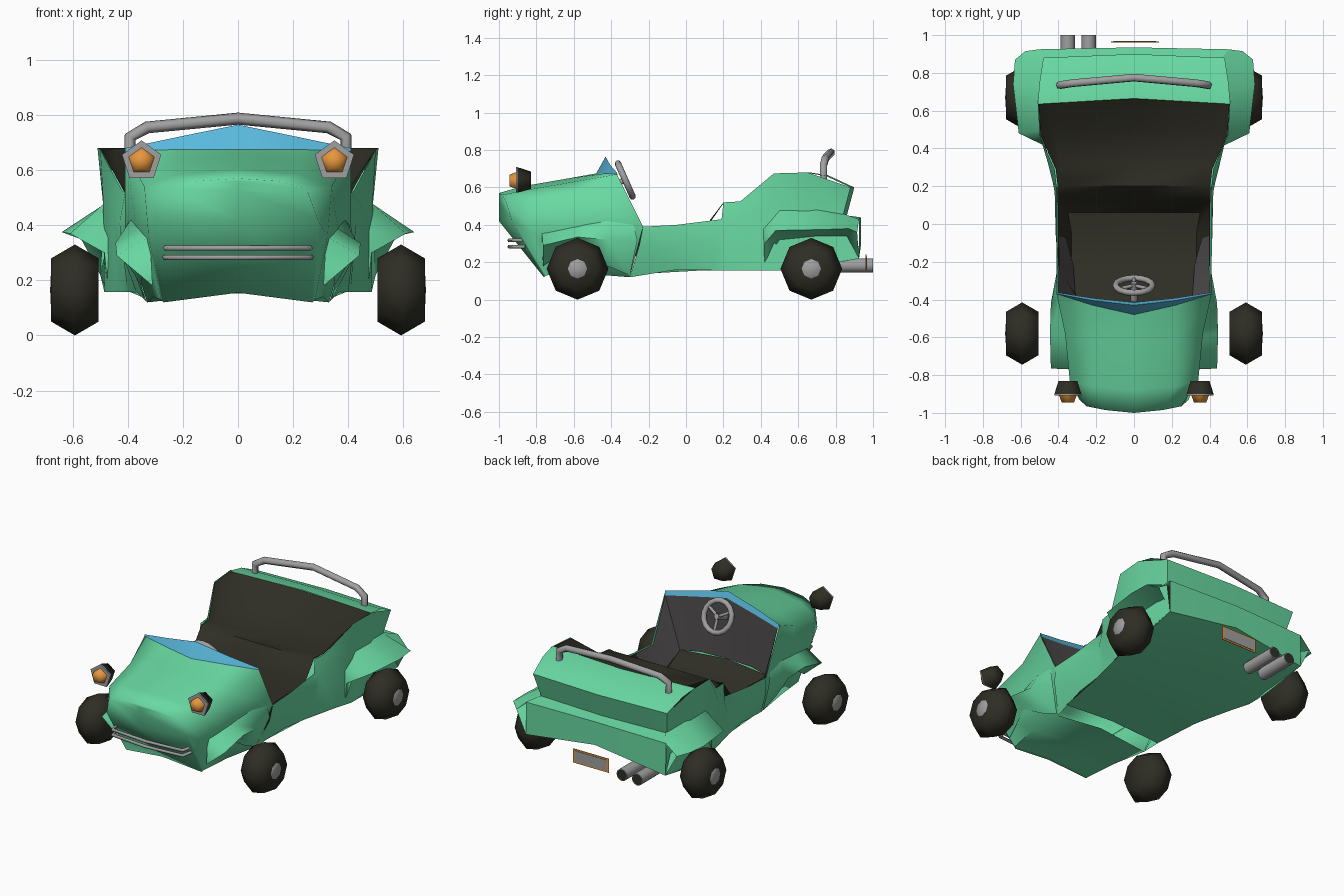
import bpy, bmesh, math
from mathutils import Vector, Matrix

if "Cube" in bpy.data.objects:
    bpy.data.objects.remove(bpy.data.objects["Cube"])


def material(name, rgb):
    m = bpy.data.materials.new(name)
    m.diffuse_color = (*rgb, 1)
    m.use_nodes = True
    m.node_tree.nodes["Principled BSDF"].inputs["Base Color"].default_value = m.diffuse_color
    return m


GREEN = material("green paint", (0.14, 0.69, 0.36))
DARK = material("dark rubber", (0.028, 0.027, 0.018))
CHROME = material("light metal", (0.35, 0.35, 0.35))
GREY = material("dark grey trim", (0.088, 0.08, 0.083))
BLUE = material("blue glass", (0.10, 0.48, 0.72))
ORANGE = material("orange lamp", (0.82, 0.32, 0.05))


def finish(name, bm, mat, angle=50):
    me = bpy.data.meshes.new(name)
    bm.to_mesh(me)
    bm.free()
    me.materials.append(mat)
    me.shade_smooth()
    me.set_sharp_from_angle(angle=math.radians(angle))
    ob = bpy.data.objects.new(name, me)
    bpy.context.collection.objects.link(ob)
    return ob


def panel(name, rows, mat, ref, inward=False, cap=False, angle=80):
    """Skin between rows of right-hand points, mirrored to the left, facing away from ref."""
    bm = bmesh.new()
    total = 0
    for s in (1, -1):
        g = [[bm.verts.new((x * s, y, z)) for x, y, z in r] for r in rows]
        faces = []
        for a, b in zip(g, g[1:]):
            for i in range(len(a) - 1):
                faces.append([a[i], b[i], b[i + 1], a[i + 1]])
        if cap:
            faces.append(g[0][:])
        for f in faces:
            face = bm.faces.new(f if s == 1 else f[::-1])
            face.normal_update()
            c = face.calc_center_median()
            r = Vector((ref[0] * s, ref[1] if ref[1] is not None else c.y, ref[2]))
            total += face.calc_area() * (c - r).dot(face.normal)
    if (total < 0) != inward:
        bmesh.ops.reverse_faces(bm, faces=bm.faces[:])
    bmesh.ops.remove_doubles(bm, verts=bm.verts[:], dist=0.0005)
    return finish(name, bm, mat, angle)


def lathe(name, profile, n, axis, loc, mat, angle=50, turn=0.0):
    """Revolve (radius, distance) points about an axis through loc."""
    bm = bmesh.new()
    rings = [[bm.verts.new((r * math.cos(turn + 2 * math.pi * k / n),
                            r * math.sin(turn + 2 * math.pi * k / n), t)) for k in range(n)]
             for r, t in profile]
    for a, b in zip(rings, rings[1:]):
        for k in range(n):
            j = (k + 1) % n
            bm.faces.new((a[k], a[j], b[j], b[k]))
    bmesh.ops.remove_doubles(bm, verts=bm.verts[:], dist=0.0005)
    q = Vector((0, 0, 1)).rotation_difference(Vector(axis)).to_matrix().to_4x4()
    bm.transform(Matrix.Translation(loc) @ q)
    return finish(name, bm, mat, angle)


def tube(name, pts, r, mat):
    cu = bpy.data.curves.new(name, 'CURVE')
    cu.dimensions = '3D'
    cu.bevel_depth, cu.bevel_resolution, cu.use_fill_caps = r, 1, True
    sp = cu.splines.new('POLY')
    sp.points.add(len(pts) - 1)
    for p, c in zip(sp.points, pts):
        p.co = (*c, 1)
    cu.materials.append(mat)
    ob = bpy.data.objects.new(name, cu)
    bpy.context.collection.objects.link(ob)
    return ob


def mirrored(pts):
    return pts + [(-x, y, z) for x, y, z in pts[::-1] if x > 0]


# Hood and nose, from the nose centreline back to the cowl
panel("hood", [
    [(0, -1, .57), (0, -1, .56), (0, -1, .53), (0, -1, .42), (0, -.78, .155), (0, -.78, .155)],
    [(0, -1, .57), (.15, -.985, .56), (.25, -.965, .53), (.29, -.93, .42), (.27, -.76, .12), (0, -.78, .155)],
    [(0, -.88, .605), (.22, -.86, .585), (.34, -.83, .54), (.325, -.82, .36), (.28, -.75, .13), (0, -.75, .155)],
    [(0, -.62, .65), (.22, -.6, .63), (.365, -.58, .585), (.365, -.58, .37), (.31, -.55, .14), (0, -.55, .155)],
    [(0, -.48, .675), (.22, -.43, .675), (.41, -.37, .67), (.41, -.23, .39), (.33, -.3, .12), (0, -.3, .155)],
], GREEN, (0, -.65, .36))

# Low sides, rising to the rear shoulders
panel("body_side", [
    [(.41, -.23, .39), (.40, -.25, .29), (.33, -.3, .12)],
    [(.41, -.05, .40), (.415, -.05, .28), (.37, -.05, .16)],
    [(.41, .19, .43), (.42, .17, .31), (.40, .15, .157)],
    [(.41, .20, .52), (.43, .22, .41), (.41, .2, .157)],
    [(.42, .29, .525), (.455, .32, .46), (.45, .35, .157)],
    [(.50, .47, .675), (.49, .47, .5), (.485, .47, .157)],
    [(.51, .65, .68), (.49, .65, .48), (.485, .6, .157)],
    [(.48, .88, .60), (.45, .84, .45), (.50, .925, .22)],
], GREEN, (0, None, .35))

# Rear deck, tail and underbody
panel("rear_deck_and_floor", [
    [(0, .665, .68), (.51, .635, .68)],
    [(0, .76, .665), (.50, .75, .66)],
    [(0, .90, .60), (.48, .88, .60)],
    [(0, .86, .45), (.45, .84, .45)],
    [(0, .935, .44), (.50, .925, .43)],
    [(0, .935, .29), (.50, .925, .22)],
    [(0, .5, .16), (.485, .5, .157)],
    [(0, .1, .16), (.39, .1, .157)],
    [(0, -.2, .16), (.35, -.2, .14)],
], GREEN, (0, .4, .35), angle=75)

# Fenders
panel("rear_fender", [
    [(.465, .41, .38), (.485, .42, .30), (.475, .42, .2)],
    [(.485, .5, .48), (.61, .48, .37), (.49, .5, .32)],
    [(.48, .7, .48), (.64, .74, .375), (.49, .7, .34)],
    [(.44, .84, .46), (.63, .87, .38), (.49, .86, .34)],
    [(.50, .925, .43), (.575, .915, .36), (.50, .925, .22)],
], GREEN, (.5, None, .38), cap=True)
panel("front_fender", [
    [(.32, -.77, .36), (.44, -.765, .29), (.31, -.765, .18)],
    [(.36, -.6, .39), (.445, -.58, .335), (.34, -.6, .29)],
    [(.39, -.42, .42), (.44, -.42, .32), (.35, -.42, .18)],
    [(.405, -.28, .40), (.41, -.26, .32), (.34, -.3, .13)],
], GREEN, (.34, None, .33), cap=True)

# Windscreen, with a blue band on its back, and dashboard wall
panel("windscreen", [
    [(0, -.48, .675), (.22, -.43, .675), (.41, -.37, .67)],
    [(0, -.43, .765), (.22, -.405, .72), (.41, -.37, .68)],
], BLUE, (0, 0, .4))
panel("windscreen_back", [
    [(0, -.43, .765), (.22, -.405, .72), (.41, -.37, .68)],
    [(0, -.415, .725), (.22, -.392, .685), (.403, -.363, .655)],
], BLUE, (0, -.9, .4))
panel("dashboard", [
    [(0, -.415, .725), (.22, -.392, .685), (.403, -.363, .655)],
    [(0, -.42, .33), (.18, -.41, .33), (.31, -.38, .32)],
], GREY, (0, -.9, .4))
panel("footwell_side", [
    [(.403, -.363, .655), (.31, -.38, .32)],
    [(.398, -.23, .388), (.32, -.22, .23)],
    [(.398, -.06, .395), (.36, -.07, .30)],
], GREY, (0, None, .4), inward=True)

# Cabin lining: rear bench, floor and inner walls
panel("cabin_lining", [
    [(.505, .635, .679), (.45, .645, .678), (0, .664, .678)],
    [(.495, .47, .67), (.43, .48, .56), (0, .5, .56)],
    [(.414, .29, .523), (.38, .31, .50), (0, .31, .50)],
    [(.404, .2, .52), (.38, .2, .515), (0, .2, .515)],
    [(.404, .12, .415), (.36, .12, .40), (0, .12, .40)],
    [(.402, .08, .405), (.35, .06, .19), (0, .06, .19)],
    [(.402, -.05, .395), (.33, -.05, .18), (0, -.05, .18)],
    [(.402, -.22, .385), (.33, -.22, .20), (0, -.22, .20)],
    [(.31, -.385, .33), (.31, -.385, .32), (0, -.42, .33)],
], DARK, (0, None, .8), inward=True, angle=60)

# Wheels with hubs, and headlights
for s, side in ((1, "right"), (-1, "left")):
    for y, end in ((-.58, "front"), (.67, "rear")):
        c = (s * .592, y, .165)
        lathe(f"{end}_{side}_tyre", [(0, -.086), (.115, -.086), (.165, 0), (.115, .086), (0, .086)],
              8, (s, 0, 0), c, DARK, 85)
        lathe(f"{end}_{side}_hub", [(.054, .084), (.05, .088), (0, .09)],
              8, (s, 0, 0), c, CHROME, 85)
    c = (s * .35, 0, .633)
    up = math.pi / 2
    # axis -y maps the lathe's y direction to z, so the turn puts a point on top
    lathe(f"{side}_lamp_housing", [(0, .83), (.052, .83), (.075, .90)], 5, (0, -1, 0), c, DARK, 85, up)
    lathe(f"{side}_lamp_ring", [(.075, .90), (.075, .908), (.048, .908)], 5, (0, -1, 0), c, CHROME, 75, up)
    lathe(f"{side}_lamp", [(.05, .905), (.034, .945), (0, .945)], 5, (0, -1, 0), c, ORANGE, 85, up)

# Bumper bars and roll bar
for z in (.283, .317):
    tube("front_bumper_bar", mirrored([(.265, -.86, z), (.25, -.925, z), (0, -.945, z)]), .01, CHROME)
tube("roll_bar", mirrored([(.392, .735, .64), (.392, .735, .72), (.33, .745, .755), (0, .775, .787)]), .022, CHROME)

# Steering wheel
hub = Vector((0, -.325, .64))
tilt = Matrix.Translation(hub) @ Matrix.Rotation(math.radians(-66), 4, 'X')
bpy.ops.mesh.primitive_torus_add(major_radius=.097, minor_radius=.017, major_segments=16, minor_segments=8)
ring = bpy.context.object
ring.name = "steering_wheel"
ring.matrix_world = tilt
ring.data.materials.append(CHROME)
ring.data.shade_smooth()
for k in range(3):
    a = math.radians(90 + 120 * k)
    tube("steering_spoke", [hub, tilt @ Vector((.095 * math.cos(a), .095 * math.sin(a), 0))], .01, CHROME)
tube("steering_column", [tilt @ Vector((0, 0, .015)), tilt @ Vector((0, 0, -.09))], .018, CHROME)

# Exhaust pipes with dark openings
for x in (-.35, -.24):
    lathe("exhaust_pipe", [(0, .76), (.038, .76), (.038, 1.0), (.034, 1.0)], 12, (0, 1, 0), (x, 0, .183), CHROME, 40)
    lathe("exhaust_opening", [(.035, .999), (0, .999)], 12, (0, 1, 0), (x, 0, .183), DARK)

# Rear plate with an orange border
for name, w, h, y, t, mat in (("plate_border", .255, .09, .963, .004, ORANGE),
                              ("plate_face", .225, .07, .966, .004, CHROME)):
    bm = bmesh.new()
    bmesh.ops.create_cube(bm, size=1)
    bm.transform(Matrix.Translation((.005, y, .197)) @ Matrix.Diagonal((w, t, h, 1)))
    finish(name, bm, mat, 30)
